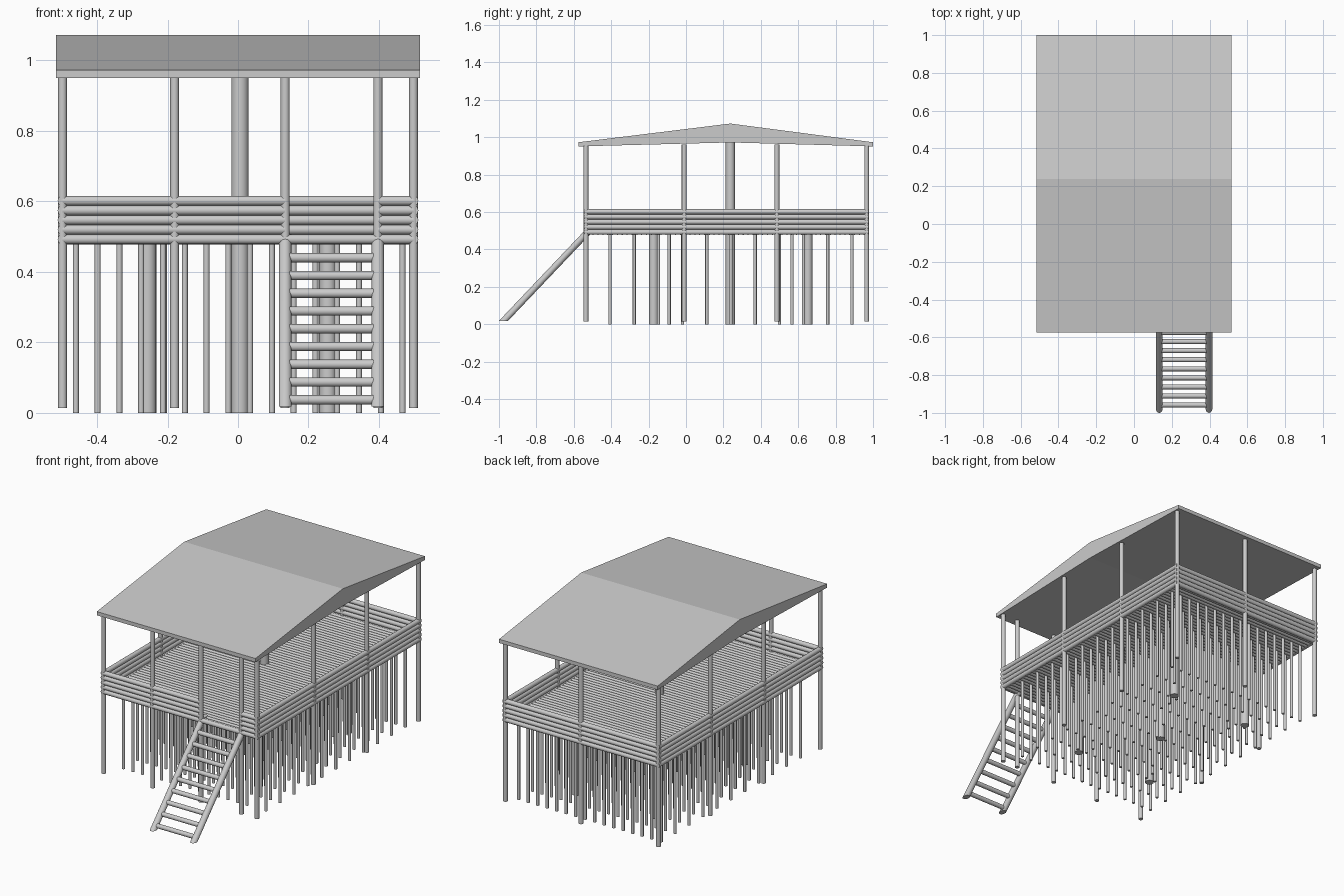
import bpy, bmesh, math
from mathutils import Vector, Matrix

if "Cube" in bpy.data.objects:
    bpy.data.objects.remove(bpy.data.objects["Cube"])


def finish(name, bm, smooth=True):
    bmesh.ops.recalc_face_normals(bm, faces=bm.faces)
    me = bpy.data.meshes.new(name)
    bm.to_mesh(me)
    bm.free()
    ob = bpy.data.objects.new(name, me)
    bpy.context.collection.objects.link(ob)
    if smooth:
        bpy.ops.object.select_all(action='DESELECT')
        ob.select_set(True)
        bpy.context.view_layer.objects.active = ob
        bpy.ops.object.shade_smooth_by_angle(angle=math.radians(40))
    return ob


def logs(name, runs, r, seg=16):
    """One object made of round logs, each run from point a to point b."""
    bm = bmesh.new()
    for a, b in runs:
        a, b = Vector(a), Vector(b)
        d = b - a
        m = Matrix.Translation((a + b) / 2) @ d.to_track_quat('Z', 'Y').to_matrix().to_4x4()
        bmesh.ops.create_cone(bm, cap_ends=True, segments=seg, radius1=r, radius2=r,
                              depth=d.length, matrix=m)
    return finish(name, bm)


def uprights(name, spots, z0, z1, r, seg=16):
    return logs(name, [((x, y, z0), (x, y, z1)) for x, y in spots], r, seg)


X, FRONT, BACK, MID = 0.498, -0.535, 0.966, 0.237
DOOR = (0.134, 0.397)
POST_R = 0.0128

# Perimeter posts
spots = [(x, FRONT) for x in (-X, -0.18, *DOOR, X)]
spots += [(s * X, y) for s in (-1, 1) for y in (-0.01, 0.486, BACK)]
spots.append((0.006, BACK))
uprights("perimeter_post", spots, 0.014, 0.96, POST_R)

# Centre column and four thick piles
uprights("centre_column", [(0.006, MID)], 0, 0.985, 0.0245)
uprights("thick_pile", [(x, y) for x in (-0.256, 0.255) for y in (-0.173, 0.652)],
         0, 0.485, 0.0245)

# Grid of thin stilts, with extra stilts beside the thick piles
grid = [(-0.46 + i * 0.0618, -0.406 + j * 0.1293) for i in range(16) for j in range(11)]
grid += [(x, y) for x in (-0.21, 0.22) for y in (-0.09, 0.567)]
uprights("thin_stilt", grid, 0, 0.485, 0.0085, 12)

# Floor logs laid side to side
n = 58
logs("floor_log", [((-X, y, 0.491), (X, y, 0.491))
                   for y in (FRONT + 0.013 + i * (BACK - FRONT - 0.026) / (n - 1) for i in range(n))],
     0.0132, 12)

# Railing logs, open at the steps above the floor
rails = []
for k in range(5):
    z = 0.4925 + k * 0.0273
    rails += [((s * X, FRONT - 0.01, z), (s * X, BACK + 0.01, z)) for s in (-1, 1)]
    rails.append(((-X, BACK, z), (X, BACK, z)))
    if k == 0:
        rails.append(((-X, FRONT, z), (X, FRONT, z)))
    else:
        rails.append(((-X, FRONT, z), (DOOR[0], FRONT, z)))
        rails.append(((DOOR[1], FRONT, z), (X, FRONT, z)))
logs("railing_log", rails, 0.0137)

# Stair stringers: upright cylinders sheared so the feet sit level
Z0, Z1, SLOPE = 0.018, 0.508, 0.95


def stair_y(z):
    return -0.976 + (z - Z0) * SLOPE


for side, x in zip(("left", "right"), DOOR):
    bm = bmesh.new()
    bmesh.ops.create_cone(bm, cap_ends=True, segments=16, radius1=0.018, radius2=0.018,
                          depth=Z1 - Z0)
    for v in bm.verts:
        z = Z0 if v.co.z < 0 else Z1
        v.co = (x + v.co.x, stair_y(z) + v.co.y * 1.35, z)
    finish("stair_stringer_" + side, bm)

# Stair rungs
rungs = []
for i in range(9):
    z = 0.037 + i * 0.0504
    rungs.append(((DOOR[0], stair_y(z), z), (DOOR[1], stair_y(z), z)))
logs("stair_rung", rungs, 0.0132)

# Roof: low gable profile pushed across the width
profile = [(-0.575, 0.951), (-0.575, 0.973), (0.237, 1.073),
           (1.0, 0.973), (1.0, 0.951), (0.237, 0.972)]
bm = bmesh.new()
face = bm.faces.new([bm.verts.new((-0.516, y, z)) for y, z in profile])
out = bmesh.ops.extrude_face_region(bm, geom=[face])
bmesh.ops.translate(bm, vec=(1.032, 0, 0),
                    verts=[g for g in out["geom"] if isinstance(g, bmesh.types.BMVert)])
if not face.is_valid or len(bm.faces) < 8:
    bm.faces.new([v for v in bm.verts if v.co.x < 0])
finish("roof", bm, smooth=False)
